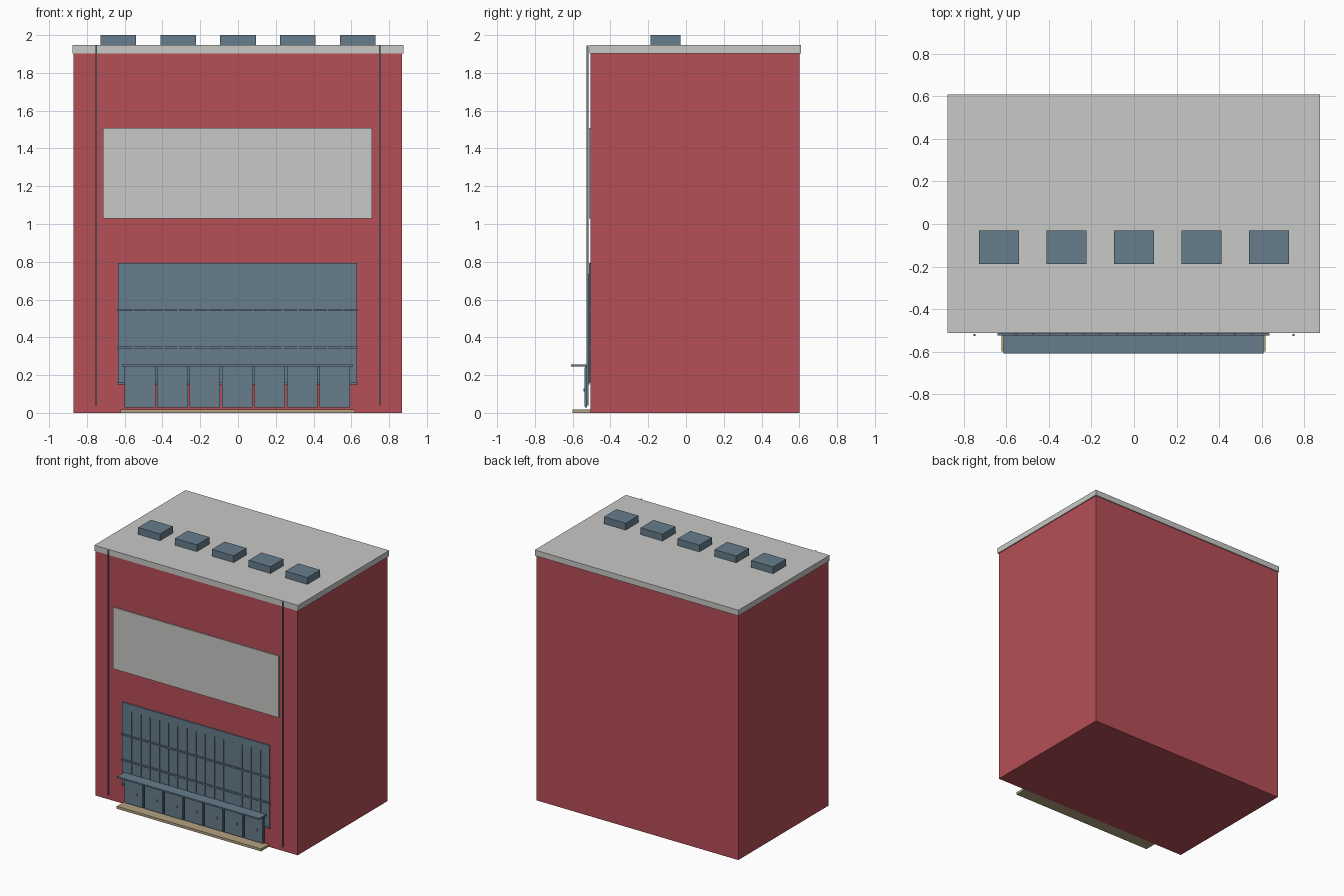
import bpy

cube = bpy.data.objects.get("Cube")
if cube:
    bpy.data.objects.remove(cube, do_unlink=True)


def material(name, r, g, b):
    m = bpy.data.materials.new(name)
    m.use_nodes = True
    m.diffuse_color = (r, g, b, 1)
    bsdf = m.node_tree.nodes["Principled BSDF"]
    bsdf.inputs["Base Color"].default_value = (r, g, b, 1)
    bsdf.inputs["Roughness"].default_value = 0.8
    return m


red = material("red wall", 0.47, 0.077, 0.096)
grey = material("pale grey", 0.58, 0.58, 0.57)
slate = material("slate blue", 0.133, 0.205, 0.262)
tan = material("tan stone", 0.45, 0.36, 0.22)


def box(name, x, y, z, mat):
    """Box spanning the given (low, high) ranges."""
    bpy.ops.mesh.primitive_cube_add(size=1, location=[sum(r) / 2 for r in (x, y, z)])
    ob = bpy.context.object
    ob.name = name
    ob.scale = [r[1] - r[0] for r in (x, y, z)]
    bpy.ops.object.transform_apply(location=False, rotation=False, scale=True)
    ob.data.materials.append(mat)
    return ob


def around(c, width):
    return (c - width / 2, c + width / 2)


WALL = -0.505  # front wall plane

# Main block and roof slab
box("building_body", (-0.87, 0.867), (WALL, 0.6), (0, 1.905), red)
box("roof_slab", (-0.877, 0.875), (-0.512, 0.608), (1.903, 1.947), grey)

# Row of rooftop units
for i in range(5):
    box("roof_unit", around((i - 2) * 0.317, 0.188), (-0.187, -0.03), (1.945, 2.0), slate)

# Blank panel on the upper facade
box("facade_panel", (-0.714, 0.709), (-0.513, WALL), (1.03, 1.508), grey)

# Large window with rails and mullions
box("window_wall", (-0.636, 0.629), (-0.514, WALL), (0.16, 0.793), slate)
for z in (0.155, 0.347, 0.545):
    box("window_rail", (-0.641, 0.636), (-0.524, -0.51), around(z, 0.011), slate)
for i in range(15):
    box("window_mullion", around((i - 7) * 0.079, 0.006), (-0.52, -0.512), (0.16, 0.735), slate)

# Drainpipes
for side in (-1, 1):
    box("drainpipe", around(side * 0.75, 0.009), (-0.527, -0.517), (0.04, 1.945), slate)

# Entrance doors, each a frame with a leaf and a handle
for i in range(7):
    c = (i - 3) * 0.172 - 0.003
    box("door_frame", around(c, 0.162), (-0.535, -0.525), (0.028, 0.247), slate)
    box("door_leaf", around(c, 0.15), (-0.538, -0.53), (0.035, 0.24), slate)
    box("door_handle", around(c + 0.028, 0.005), (-0.543, -0.537), (0.112, 0.13), slate)

# Canopy above the doors and step below
box("canopy", (-0.614, 0.609), (-0.608, -0.522), (0.245, 0.256), slate)
box("entrance_step", (-0.623, 0.619), (-0.6, WALL), (0, 0.019), tan)
